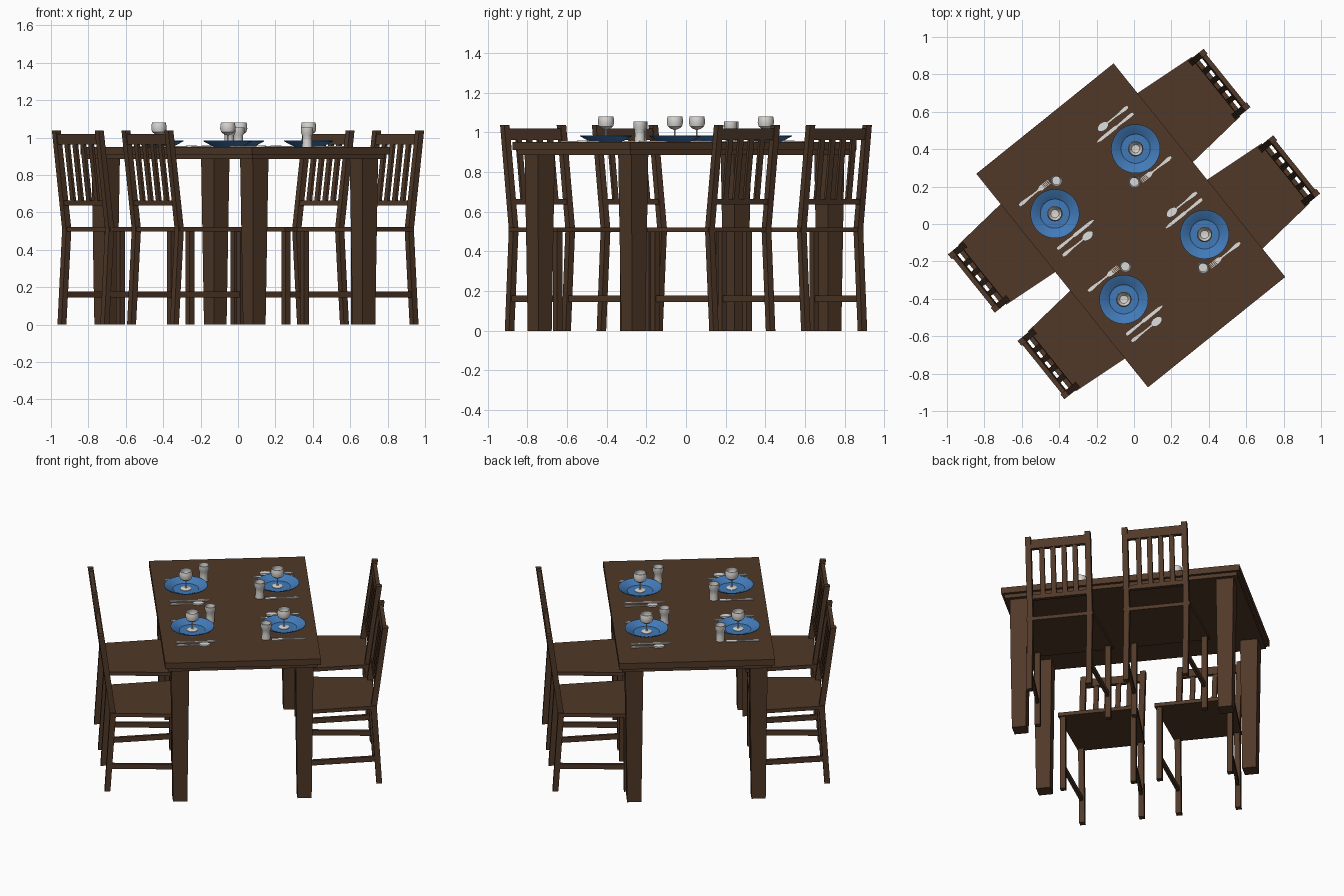
import bpy, bmesh, math
from mathutils import Matrix, Vector

if "Cube" in bpy.data.objects:
    bpy.data.objects.remove(bpy.data.objects["Cube"])

def material(name, rgb):
    m = bpy.data.materials.new(name)
    m.diffuse_color = (*rgb, 1)
    m.use_nodes = True
    m.node_tree.nodes["Principled BSDF"].inputs["Base Color"].default_value = m.diffuse_color
    return m

WOOD = material("dark_wood", (0.080, 0.040, 0.021))
BLUE = material("blue_china", (0.054, 0.195, 0.480))
GLASS = material("pale_glass", (0.70, 0.68, 0.65))
STEEL = material("steel", (0.74, 0.74, 0.73))

def T(x, y, z=0):
    return Matrix.Translation((x, y, z))

def RZ(deg):
    return Matrix.Rotation(math.radians(deg), 4, 'Z')

SPIN = RZ(38.8)               # whole set stands diagonally
TABLE = SPIN @ T(-0.018, 0.005)
TOP = 0.95                    # table height

def finish(name, bm, mat, M, smooth=False):
    bmesh.ops.recalc_face_normals(bm, faces=bm.faces)
    if smooth:
        for f in bm.faces:
            f.smooth = True
        for e in bm.edges:
            e.smooth = e.calc_face_angle(0) < math.radians(35)
    bm.transform(M)
    me = bpy.data.meshes.new(name)
    bm.to_mesh(me)
    bm.free()
    me.materials.append(mat)
    ob = bpy.data.objects.new(name, me)
    bpy.context.collection.objects.link(ob)

def loft(name, rings, mat, M):
    """Skin equal-length point rings and cap the ends."""
    bm = bmesh.new()
    rows = [[bm.verts.new(p) for p in r] for r in rings]
    n = len(rows[0])
    for a, b in zip(rows, rows[1:]):
        for i in range(n):
            j = (i + 1) % n
            bm.faces.new((a[i], a[j], b[j], b[i]))
    bm.faces.new(rows[0])
    bm.faces.new(rows[-1])
    finish(name, bm, mat, M)

def rect(x, y, z, hx, hy):
    return [(x - hx, y - hy, z), (x + hx, y - hy, z), (x + hx, y + hy, z), (x - hx, y + hy, z)]

def lathe(name, profile, mat, M, n=32):
    bm = bmesh.new()
    vs = [bm.verts.new((r, 0, z)) for r, z in profile]
    es = [bm.edges.new(p) for p in zip(vs, vs[1:])]
    bmesh.ops.spin(bm, geom=vs + es, cent=(0, 0, 0), axis=(0, 0, 1),
                   angle=2 * math.pi, steps=n, use_merge=True)
    bmesh.ops.remove_doubles(bm, verts=bm.verts, dist=1e-5)
    finish(name, bm, mat, M, True)

def blade(name, half, mat, M, z0=0.0, th=0.005):
    """Flat mirrored outline from (x, half width) pairs."""
    out = [(x, w) for x, w in half] + [(x, -w) for x, w in reversed(half)]
    loft(name, [[(x, y, z) for x, y in out] for z in (z0, z0 + th)], mat, M)

# ---- table
loft("table_top", [rect(0, 0, z, 0.471, 0.7325) for z in (0.91, TOP)], WOOD, TABLE)
loft("table_underframe", [rect(0, 0, z, 0.453, 0.7145) for z in (0.885, 0.91)], WOOD, TABLE)
for sx in (-1, 1):
    for sy in (-1, 1):
        loft("table_leg", [rect(sx * 0.376, sy * 0.634, 0, 0.043, 0.043),
                           rect(sx * 0.376, sy * 0.634, 0.89, 0.054, 0.054)], WOOD, TABLE)

# ---- chairs (local +x points away from the table)
def back_x(z):
    return 0.789 + (z - 0.51) * 0.135

def chair(M):
    loft("seat", [[(0.365, -0.244, z), (0.802, -0.205, z), (0.802, 0.205, z), (0.365, 0.244, z)]
                  for z in (0.497, 0.521)], WOOD, M)
    for s in (-1, 1):
        loft("front_leg", [rect(0.393, s * 0.217, z, 0.017, 0.017) for z in (0, 0.5)], WOOD, M)
        loft("back_post", [rect(0.822, s * 0.183, 0, 0.017, 0.017),
                           rect(0.789, s * 0.183, 0.51, 0.018, 0.017),
                           rect(back_x(1.037), s * 0.183, 1.037, 0.017, 0.017)], WOOD, M)
        loft("side_stretcher", [[(x, s * w - 0.009, 0.145), (x, s * w + 0.009, 0.145),
                                 (x, s * w + 0.009, 0.178), (x, s * w - 0.009, 0.178)]
                                for x, w in ((0.40, 0.217), (0.81, 0.183))], WOOD, M)
    for name, lo, hi in (("top_rail", 0.962, 1.018), ("lower_back_rail", 0.636, 0.663)):
        loft(name, [rect(back_x(z), 0, z, 0.012, 0.17) for z in (lo, hi)], WOOD, M)
    for i in range(4):
        y = (i - 1.5) * 0.068
        loft("back_slat", [rect(back_x(z), y, z, 0.008, 0.015) for z in (0.65, 0.98)], WOOD, M)

# ---- place settings (origin at plate centre on the table, +x toward the diner)
def setting(M):
    lathe("plate", [(0, 0.0), (0.075, 0.0), (0.131, 0.030), (0.131, 0.034),
                    (0.084, 0.013), (0.078, 0.008), (0, 0.008)], BLUE, M, 40)
    lathe("goblet", [(0, 0.008), (0.032, 0.008), (0.032, 0.011), (0.006, 0.016), (0.004, 0.03),
                     (0.004, 0.062), (0.022, 0.069), (0.036, 0.080), (0.041, 0.098),
                     (0.040, 0.115), (0.037, 0.130), (0.034, 0.130), (0.037, 0.112),
                     (0.036, 0.096), (0.022, 0.078), (0, 0.074)], GLASS, M)
    lathe("tumbler", [(0, 0), (0.027, 0), (0.025, 0.035), (0.026, 0.062), (0.033, 0.075),
                      (0.033, 0.104), (0.029, 0.104), (0.029, 0.076), (0.022, 0.060),
                      (0.022, 0.012), (0, 0.012)], GLASS, M @ T(-0.117, -0.133))
    # knife
    K = M @ T(0, 0.156)
    blade("knife", [(-0.140, 0.002), (-0.115, 0.008), (-0.01, 0.009), (0.0, 0.005),
                    (0.02, 0.006), (0.095, 0.009), (0.108, 0.006)], STEEL, K)
    # spoon: handle and shallow oval bowl
    S = M @ T(0, 0.202)
    blade("spoon_handle", [(-0.045, 0.004), (0.03, 0.004), (0.09, 0.010), (0.108, 0.006)], STEEL, S)
    oval = [(0.034 * math.cos(math.pi * i / 12), 0.021 * math.sin(math.pi * i / 12) + 0.0005)
            for i in range(13)]
    blade("spoon_bowl", oval, STEEL, S @ T(-0.062, 0), 0.0, 0.009)
    # fork: handle, neck and tines
    F = M @ T(0, -0.153)
    blade("fork_handle", [(-0.042, 0.013), (-0.025, 0.013), (-0.008, 0.004), (0.03, 0.004),
                          (0.1, 0.010), (0.12, 0.006)], STEEL, F)
    for i in range(4):
        blade("fork_tine", [(-0.085, 0.0015), (-0.04, 0.0022)], STEEL,
              F @ T(0, (i - 1.5) * 0.0072))

for turn in (0, 180):
    for s in (-1, 1):
        chair(SPIN @ RZ(turn) @ T(0, s * 0.297))
        setting(SPIN @ T(-0.018, 0.014, TOP) @ RZ(turn) @ T(0.277, s * 0.294))
